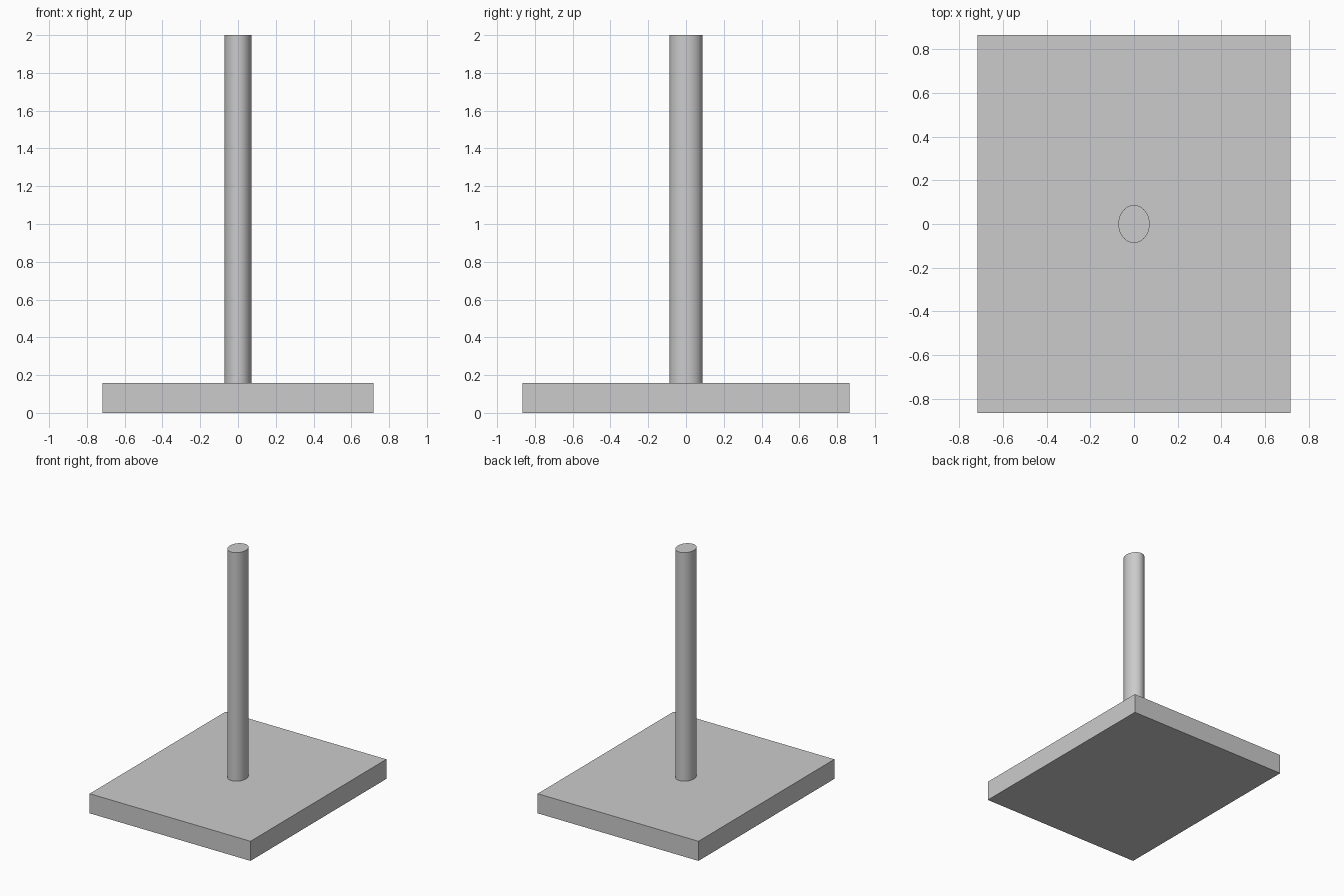
import bpy
import math

cube = bpy.data.objects.get("Cube")
if cube:
    bpy.data.objects.remove(cube, do_unlink=True)

HALF_X, HALF_Y = 0.717, 0.865
BASE_H, TOP = 0.158, 2.0

# One plain grey for everything
grey = bpy.data.materials.new("light_grey")
grey.use_nodes = True
colour = (0.6, 0.6, 0.6, 1.0)
grey.diffuse_color = colour
grey.node_tree.nodes["Principled BSDF"].inputs["Base Color"].default_value = colour


def finish(name, scale):
    """Name the active object, apply its scale and give it the grey."""
    obj = bpy.context.object
    obj.name = obj.data.name = name
    obj.scale = scale
    bpy.ops.object.transform_apply(location=False, rotation=False, scale=True)
    obj.data.materials.append(grey)
    return obj


# Flat rectangular base slab
bpy.ops.mesh.primitive_cube_add(size=2, location=(0, 0, BASE_H / 2))
finish("base", (HALF_X, HALF_Y, BASE_H / 2))

# Upright oval post standing on the slab
bpy.ops.mesh.primitive_cylinder_add(
    vertices=64, radius=1, depth=TOP - BASE_H, location=(0, 0, (TOP + BASE_H) / 2))
finish("post", (HALF_X / 10, HALF_Y / 10, 1))
bpy.ops.object.shade_smooth_by_angle(angle=math.radians(30))
